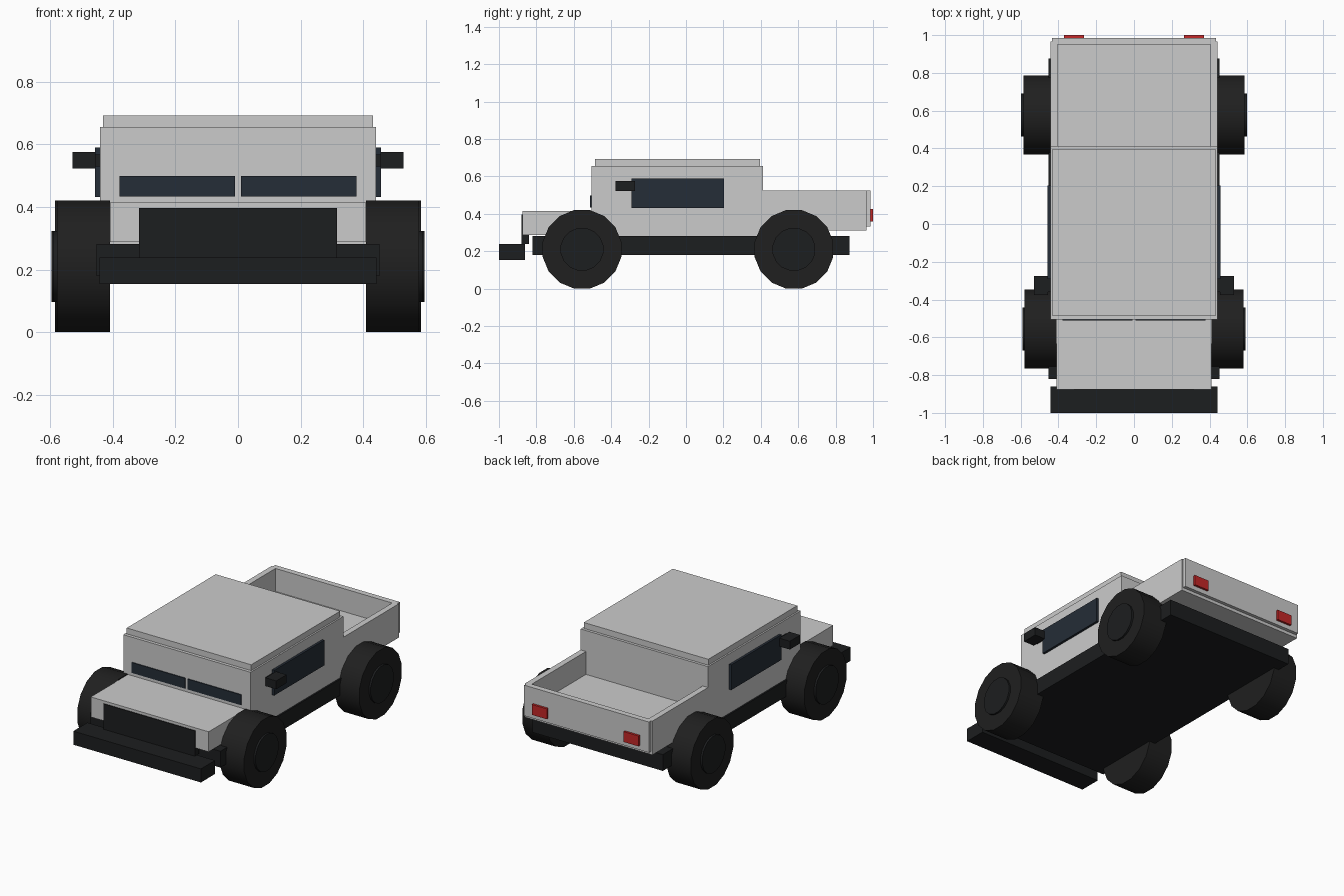
import bpy
import math

if "Cube" in bpy.data.objects:
    bpy.data.objects.remove(bpy.data.objects["Cube"])


def material(name, color):
    m = bpy.data.materials.new(name)
    m.diffuse_color = (*color, 1)
    m.use_nodes = True
    m.node_tree.nodes["Principled BSDF"].inputs["Base Color"].default_value = m.diffuse_color
    return m


BLACK = material("black_trim", (0.012, 0.013, 0.014))
RUBBER = material("rubber", (0.014, 0.014, 0.014))
GLASS = material("dark_glass", (0.018, 0.026, 0.038))
RED = material("red_lens", (0.55, 0.02, 0.02))


def box(name, x, y, z, mat=None):
    """Box from (min, max) ranges on each axis."""
    r = (x, y, z)
    bpy.ops.mesh.primitive_cube_add(size=1, location=[(a + b) / 2 for a, b in r])
    o = bpy.context.object
    o.name = name
    o.scale = [b - a for a, b in r]
    bpy.ops.object.transform_apply(location=False, rotation=False, scale=True)
    if mat:
        o.data.materials.append(mat)
    return o


def pair(name, x, y, z, mat=None):
    """The same box on the left and right."""
    box(name + "_right", x, y, z, mat)
    box(name + "_left", (-x[1], -x[0]), y, z, mat)


def disc(name, x0, x1, y, z, r, n, mat):
    """Cylinder lying along x, with a flat facet at the bottom."""
    bpy.ops.mesh.primitive_cylinder_add(vertices=n, radius=r, depth=abs(x1 - x0))
    o = bpy.context.object
    o.name = name
    o.rotation_euler = (0, 0, math.pi / n)
    bpy.ops.object.transform_apply(location=False, rotation=True, scale=False)
    o.rotation_euler = (0, math.pi / 2, 0)
    o.location = ((x0 + x1) / 2, y, z)
    bpy.ops.object.transform_apply(location=False, rotation=True, scale=False)
    bpy.ops.object.shade_smooth_by_angle(angle=math.radians(30))
    o.data.materials.append(mat)


# Chassis, bumper and grille
box("chassis", (-0.452, 0.452), (-0.82, 0.875), (0.18, 0.282), BLACK)
box("front_bumper", (-0.443, 0.443), (-1.0, -0.86), (0.153, 0.238), BLACK)
box("grille", (-0.317, 0.317), (-0.88, -0.84), (0.238, 0.397), BLACK)

# Cab, roof and hood
box("cab", (-0.442, 0.442), (-0.506, 0.413), (0.28, 0.655))
box("roof", (-0.432, 0.432), (-0.486, 0.396), (0.655, 0.692))
box("hood", (-0.409, 0.409), (-0.875, -0.5), (0.288, 0.414))

# Open cargo bed
box("bed_floor", (-0.405, 0.405), (0.41, 0.965), (0.312, 0.38))
pair("bed_side", (0.405, 0.442), (0.41, 0.965), (0.312, 0.524))
box("bed_rear_wall", (-0.405, 0.405), (0.95, 0.965), (0.312, 0.524))
box("tailgate", (-0.433, 0.433), (0.96, 0.986), (0.332, 0.524))

# Glass, mirrors and tail lights
pair("windshield", (0.009, 0.379), (-0.512, -0.49), (0.434, 0.499), GLASS)
pair("side_window", (0.43, 0.457), (-0.292, 0.203), (0.432, 0.59), GLASS)
pair("mirror", (0.455, 0.529), (-0.377, -0.274), (0.523, 0.575), BLACK)
pair("mirror_arm", (0.43, 0.46), (-0.36, -0.29), (0.53, 0.568), BLACK)
pair("tail_light", (0.266, 0.37), (0.98, 1.0), (0.36, 0.425), RED)

# Wheels with slightly raised hubs
R = 0.21 / math.cos(math.pi / 16)
for label, y, outer in (("front", -0.556, 0.579), ("rear", 0.577, 0.585)):
    for side, s in (("right", 1), ("left", -1)):
        disc(f"{label}_tire_{side}", s * (outer - 0.17), s * outer, y, 0.21, R, 16, RUBBER)
        disc(f"{label}_hub_{side}", s * (outer - 0.1), s * (outer + 0.012), y, 0.21, 0.116, 16, BLACK)
